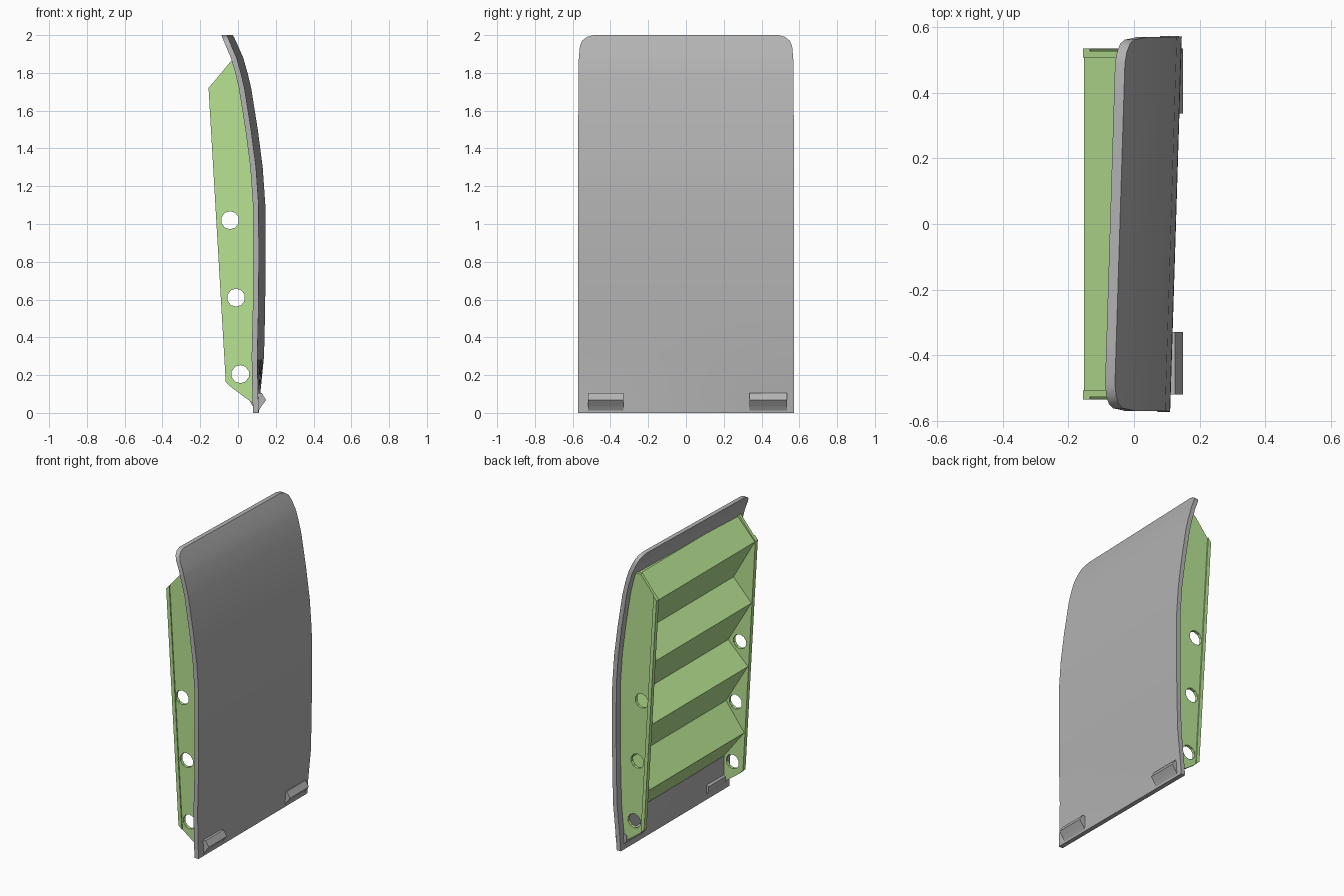
import bpy, bmesh, math
from mathutils import Matrix

if "Cube" in bpy.data.objects:
    bpy.data.objects.remove(bpy.data.objects["Cube"])


def material(name, color):
    mat = bpy.data.materials.new(name)
    mat.diffuse_color = (*color, 1)
    mat.use_nodes = True
    mat.node_tree.nodes["Principled BSDF"].inputs["Base Color"].default_value = mat.diffuse_color
    return mat


green = material("green_frame", (0.48, 0.77, 0.29))
grey = material("dark_grey", (0.45, 0.45, 0.45))

# Outer profile of the panel as (z, x) at the middle of its width
PROFILE = [(0, .11), (.1, .112), (.3, .12), (.55, .126), (.8, .128), (1.1, .127), (1.3, .113),
           (1.5, .087), (1.72, .052), (1.8, .033), (1.88, .01), (1.94, -.016),
           (1.97, -.029), (1.99, -.038), (2.0, -.043)]
WIDTH = [(0, .573), (1.85, .57), (1.94, .562), (1.97, .55), (1.99, .525), (2.0, .49)]
THICK = .03


def lerp(table, z):
    for (z0, a), (z1, b) in zip(table, table[1:]):
        if z <= z1:
            return a + (b - a) * (z - z0) / (z1 - z0)
    return table[-1][1]


def front_x(y, z):
    """Outer panel surface, slightly skewed across the width."""
    return lerp(PROFILE, z) + y * .031 * min(z / .3, 1)


def seat_x(y, z):
    """Middle of the panel thickness, where attached parts end."""
    return front_x(y, z) - THICK / 2


def make(name, bm, mat=None):
    bmesh.ops.recalc_face_normals(bm, faces=bm.faces)
    me = bpy.data.meshes.new(name)
    bm.to_mesh(me)
    bm.free()
    ob = bpy.data.objects.new(name, me)
    bpy.context.collection.objects.link(ob)
    if mat:
        me.materials.append(mat)
    return ob


def prism(name, outline, y0, y1, mat=None):
    """Solid between two y positions; outline(y) gives the (x, z) points."""
    bm = bmesh.new()
    a, b = [[bm.verts.new((x, y, z)) for x, z in outline(y)] for y in (y0, y1)]
    bm.faces.new(a)
    bm.faces.new(b[::-1])
    for i in range(len(a)):
        j = (i + 1) % len(a)
        bm.faces.new((a[i], b[i], b[j], a[j]))
    return make(name, bm, mat)


# Curved panel with rounded upper corners: outer and inner skin joined by a rim
bm = bmesh.new()
COLS = 8
levels = sorted({p[0] for p in PROFILE} | {w[0] for w in WIDTH})
skins = []
for depth in (0, THICK):
    skin = []
    for z in levels:
        ys = [lerp(WIDTH, z) * (2 * i / COLS - 1) for i in range(COLS + 1)]
        skin.append([bm.verts.new((front_x(y, z) - depth, y, z)) for y in ys])
    for r, s in zip(skin, skin[1:]):
        for i in range(COLS):
            bm.faces.new((r[i], r[i + 1], s[i + 1], s[i]))
    skins.append(skin)
rims = []
for skin in skins:
    rims.append(skin[0] + [r[-1] for r in skin[1:-1]] + skin[-1][::-1] + [r[0] for r in skin[-2:0:-1]])
for i in range(len(rims[0])):
    j = (i + 1) % len(rims[0])
    bm.faces.new((rims[0][i], rims[0][j], rims[1][j], rims[1][i]))
panel = make("panel", bm, grey)
bpy.context.view_layer.objects.active = panel
panel.select_set(True)
bpy.ops.object.shade_smooth_by_angle(angle=math.radians(30))

# Hole cutter running across both side plates
bm = bmesh.new()
for x, z in [(-.042, 1.02), (-.01, .61), (.012, .205)]:
    bmesh.ops.create_cone(bm, cap_ends=True, segments=10, radius1=.048, radius2=.048, depth=1.3,
                          matrix=Matrix.Translation((x, 0, z)) @ Matrix.Rotation(math.pi / 2, 4, 'X'))
cutter = make("hole_cutter", bm)
cutter.hide_render = True
cutter.hide_set(True)


# Side plates with holes and a raised strip along the back edge
def plate_outline(y):
    seat = [(seat_x(y, z), z) for z in (1.86, 1.72, 1.5, 1.3, 1.1, .8, .55, .3, .04)]
    return [(-.035, .135), (-.063, .165), (-.155, 1.72), (-.035, 1.865)] + seat


def strip_outline(y):
    return [(-.04, .14), (-.065, .165), (-.156, 1.72), (-.134, 1.747)]


for s, side in ((-1, "front"), (1, "rear")):
    plate = prism(side + "_side_plate", plate_outline, s * .508, s * .528, green)
    cut = plate.modifiers.new("holes", 'BOOLEAN')
    cut.object = cutter
    cut.operation = 'DIFFERENCE'
    cut.solver = 'EXACT'
    prism(side + "_edge_strip", strip_outline, s * .508, s * .535, green)

# Zigzag of ribs between the plates, backed by the panel
inner = [(-.02, 1.86), (.005, 1.44), (.045, 1.01), (.06, .6), (.085, .215)]
outer = [(-.152, 1.715), (-.128, 1.30), (-.102, .87), (-.075, .42)]
zigzag = [p for pair in zip(inner, outer) for p in pair] + [inner[-1]]


def rib_outline(y):
    return zigzag + [(seat_x(y, z), z) for z in (.215, .55, .8, 1.1, 1.3, 1.5, 1.72, 1.855)]


prism("ribs", rib_outline, -.512, .512, green)

# Hinge tabs through the lower edge
tab = [(.065, .06), (.075, .04), (.11, .012), (.124, .035), (.149, .068), (.125, .106), (.085, .104), (.065, .09)]
for name, y0, y1 in (("front_tab", -.52, -.33), ("rear_tab", .337, .535)):
    prism(name, lambda y: tab, y0, y1, grey)
